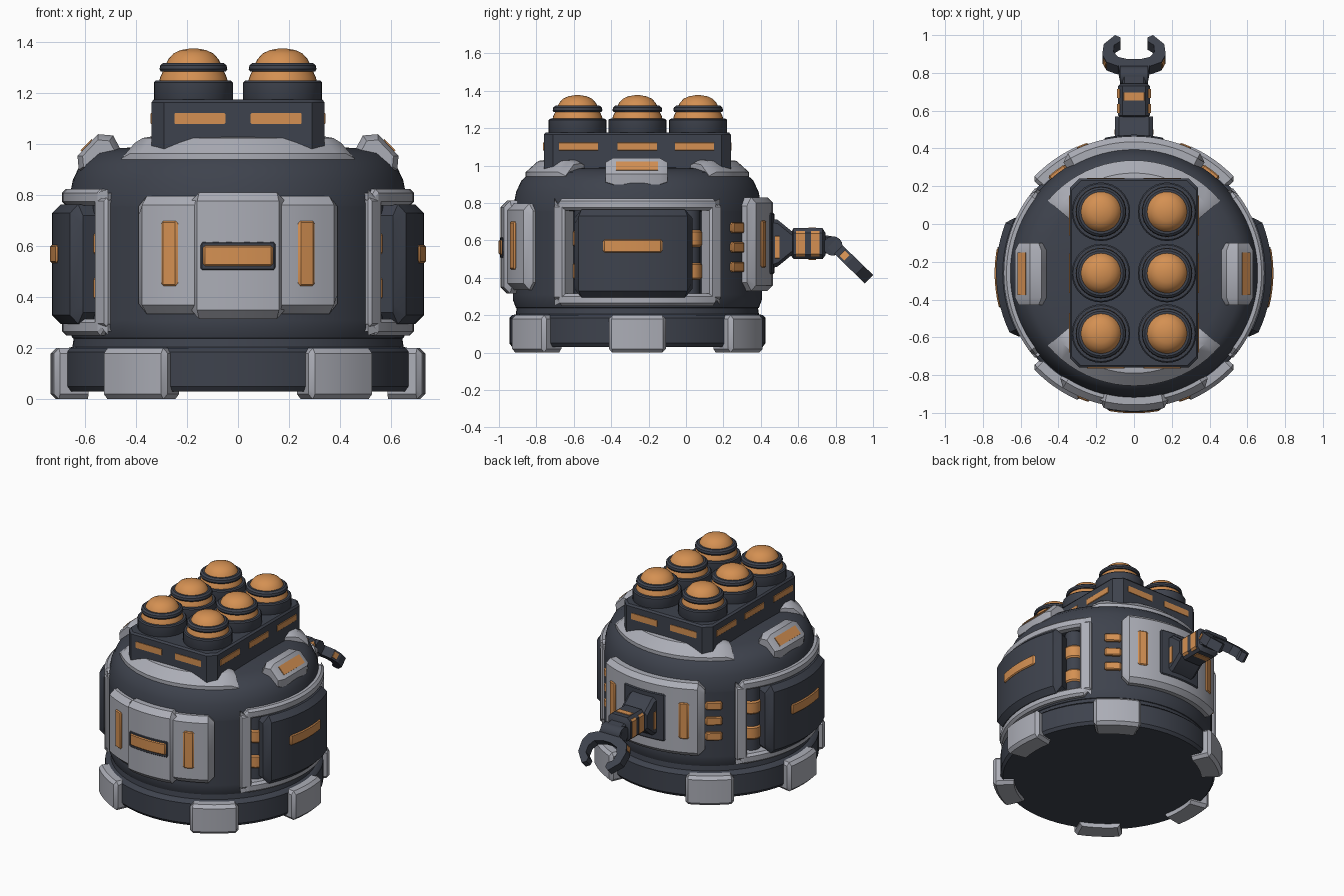
import bpy, bmesh
from math import sin, cos, radians, pi

if "Cube" in bpy.data.objects:
    bpy.data.objects.remove(bpy.data.objects["Cube"])

C = -0.26          # y of the hull axis


def material(name, rgb):
    m = bpy.data.materials.new(name)
    m.diffuse_color = (*rgb, 1)
    m.use_nodes = True
    m.node_tree.nodes["Principled BSDF"].inputs["Base Color"].default_value = m.diffuse_color
    return m


DARK = material("dark slate", (0.048, 0.055, 0.074))
GREY = material("light grey", (0.41, 0.42, 0.47))
ORANGE = material("amber orange", (0.66, 0.28, 0.085))


def loft(name, mat, rings, smooth=35):
    """Bridge equal-length closed rings and cap both ends."""
    bm = bmesh.new()
    vs = [[bm.verts.new(p) for p in ring] for ring in rings]
    n = len(vs[0])
    for a, b in zip(vs, vs[1:]):
        for i in range(n):
            j = (i + 1) % n
            bm.faces.new((a[i], a[j], b[j], b[i]))
    bm.faces.new(vs[0])
    bm.faces.new(vs[-1][::-1])
    bmesh.ops.recalc_face_normals(bm, faces=bm.faces)
    for f in bm.faces:
        f.smooth = True
    me = bpy.data.meshes.new(name)
    bm.to_mesh(me)
    bm.free()
    me.set_sharp_from_angle(angle=radians(smooth))
    me.materials.append(mat)
    ob = bpy.data.objects.new(name, me)
    bpy.context.collection.objects.link(ob)
    return ob


def polar(r, deg, z):
    return (r * cos(radians(deg)), C + r * sin(radians(deg)), z)


def lathe(name, mat, profile, x=0, y=C, n=32):
    """Solid of revolution about a vertical axis."""
    return loft(name, mat, [[(x + r * cos(2 * pi * i / n), y + r * sin(2 * pi * i / n), z)
                             for i in range(n)] for r, z in profile])


def plate(name, mat, mid, half, z0, z1, r0, r1, bev=0.02, ch=0.03):
    """Chamfered plate wrapped round the hull, centred on angle mid."""
    cd = min(ch / r1 * 180 / pi, half * 0.45)
    n = max(2, int(half / 2))
    inner = [mid - half + cd + (2 * half - 2 * cd) * i / n for i in range(n + 1)]
    rings = []
    for a, c, rr in [(mid - half, ch, r1 - bev)] + [(a, 0, r1) for a in inner] + [(mid + half, ch, r1 - bev)]:
        lo, hi = z0 + c, z1 - c
        rings.append([polar(r0, a, lo), polar(rr - bev * (c == 0), a, lo), polar(rr, a, lo + bev),
                      polar(rr, a, hi - bev), polar(rr - bev * (c == 0), a, hi), polar(r0, a, hi)])
    return loft(name, mat, rings, 25)


def slot(name, mid, half, z0, z1, r0, r1, mat=ORANGE):
    return plate(name, mat, mid, half, z0, z1, r0, r1, 0.006, 0.01)


def block(name, mat, sections, x=0):
    """Chamfered box lofted along y; section = (y, half width, z0, z1, chamfer)."""
    rings = []
    for y, h, a, b, c in sections:
        rings.append([(x + px, y, pz) for px, pz in
                      [(-h + c, a), (h - c, a), (h, a + c), (h, b - c),
                       (h - c, b), (-h + c, b), (-h, b - c), (-h, a + c)]])
    return loft(name, mat, rings)


# Base ring
lathe("base_ring", DARK, [(.64, .03), (.67, .03), (.685, .05), (.685, .185), (.67, .2),
                          (.65, .205), (.645, .24), (.6, .25)], n=64)

# Hull: lathe whose side bays are pushed inward
profile = [(.6, .22), (.65, .24), (.665, .28), (.665, .31), (.665, .316), (.665, .755), (.665, .761),
           (.66, .8), (.648, .86), (.62, .92), (.57, .965), (.48, .985), (.1, 1.0)]
rings = []
for r, z in profile:
    ring = []
    for i in range(96):
        deg = i * 3.75
        off = min(deg % 180, 180 - deg % 180)
        ring.append(polar(.52 if off < 35 and .313 < z < .758 else r, deg, z))
    rings.append(ring)
loft("hull", DARK, rings)

# Feet
for a in (0, 55, 125, 180, 235, 305):
    plate("foot", GREY, a, 12.3, 0, .2, .6, .735, .02, .02)

# Side bays: frame, columns with glowing bands, and door
for s in (0, 180):
    f = 1 if s == 0 else -1
    plate("bay_frame_top", GREY, s, 41, .76, .825, .6, .69, .015, .05)
    plate("bay_frame_bottom", GREY, s, 41, .25, .315, .6, .69, .015, .05)
    for e in (-1, 1):
        plate("bay_frame_post", GREY, s + e * 38, 3.2, .285, .79, .6, .69, .012, .01)
        cx, cy, _ = polar(.58, s + e * 28.5, 0)
        lathe("bay_column", DARK, [(.06, .3), (.06, .77)], cx, cy, 20)
        for z in (.39, .565):
            lathe("bay_column_band", ORANGE, [(.06, z), (.068, z + .01), (.068, z + .08), (.06, z + .09)], cx, cy, 20)
    m = s - 2 * f
    plate("bay_door", DARK, m, 27, .295, .765, .61, .73, .035, .045)
    slot("bay_door_light", m, 12.5, .535, .605, .70, .738)

# Front armour panel
plate("front_panel", GREY, 270, 35, .335, .797, .6, .715, .035, .04)
plate("front_panel_centre", GREY, 270, 15, .315, .812, .6, .732, .035, .03)
slot("front_light_surround", 270, 11.8, .505, .618, .7, .736, DARK)
slot("front_light", 270, 10.8, .523, .603, .7, .742)
for e in (-1, 1):
    slot("front_side_light", 270 + e * 22, 2.8, .445, .7, .68, .724)

# Back armour panel
plate("back_panel", GREY, 90, 32.5, .33, .83, .6, .725, .03, .045)
slot("back_recess", 90, 12.5, .42, .745, .68, .733, DARK)
for e in (-1, 1):
    slot("back_side_light", 90 + e * 22, 2.6, .455, .705, .68, .733)
    for z in (.43, .535, .64):
        slot("back_vent", 90 + e * 37.2, 4.6, z, z + .055, .62, .684)

# Crescent armour on the hull top
for mid in (90, 270):
    section = [(.42, .96), (.43, 1.02), (.47, 1.032), (.53, 1.025), (.597, .965), (.597, .94), (.55, .92)]
    loft("top_crescent", GREY, [[polar(r, mid - 50 + i * 5, z - (.02 if i in (0, 20) else 0))
                                 for r, z in section] for i in range(21)])

# Shoulder lamps
for sx in (-1, 1):
    pr = [(.45, .96), (.49, 1.035), (.55, 1.04), (.63, .955), (.625, .9), (.57, .88)]
    mx, mz = .55, .95
    loft("shoulder_lamp", GREY, [[(sx * (mx + (x - mx) * k), y, mz + (z - mz) * k) for x, z in pr]
                                 for y, k in ((-.43, .75), (-.39, 1), (-.14, 1), (-.1, .75))])
    loft("shoulder_light", ORANGE, [[(sx * x, y, z) for x, z in
                                     [(.56, .99), (.574, 1.022), (.618, .976), (.60, .96)]]
                                    for y in (-.375, -.15)])

# Launcher box: chamfered in plan
def plan(hx, hy, c, z):
    return [(x, C + y, z) for x, y in [(-hx + c, -hy), (hx - c, -hy), (hx, -hy + c), (hx, hy - c),
                                       (hx - c, hy), (-hx + c, hy), (-hx, hy - c), (-hx, -hy + c)]]


loft("launcher_box", DARK, [plan(.34, .5, .05, .95), plan(.34, .5, .05, 1.165), plan(.33, .49, .05, 1.177)])
for sx in (-1, 1):
    block("launcher_end_light", ORANGE, [(C - .504, .1, 1.08, 1.123, .003), (C + .504, .1, 1.08, 1.123, .003)], sx * .15)
for y in (-.575, C, .045):
    block("launcher_side_light", ORANGE, [(y - .105, .344, 1.08, 1.123, .003), (y + .105, .344, 1.08, 1.123, .003)])

# Six launch tubes with domed heads
for x in (-.175, .175):
    for y in (-.58, C, .065):
        lathe("tube", DARK, [(.15, 1.16), (.155, 1.17), (.155, 1.243), (.148, 1.25), (.12, 1.252)], x, y)
        lathe("tube_head", ORANGE, [(.135, 1.245), (.13, 1.265), (.118, 1.29), (.108, 1.315), (.098, 1.335),
                                    (.078, 1.357), (.05, 1.37), (.015, 1.376)], x, y)
        lathe("tube_collar", DARK, [(.105, 1.284), (.128, 1.286), (.133, 1.295), (.13, 1.31),
                                    (.118, 1.32), (.1, 1.32)], x, y)

# Rear arm: mount, upper arm, elbow
block("arm_mount", DARK, [(.42, .1, .44, .72, .02), (.49, .1, .46, .71, .02), (.57, .1, .525, .645, .02)])
block("arm_mount_light", ORANGE, [(.475, .103, .5, .625, .005), (.5, .103, .5, .625, .005)])
block("upper_arm", DARK, [(.56, .07, .52, .64, .02), (.575, .085, .5, .665, .025),
                          (.73, .085, .5, .665, .025), (.745, .07, .52, .64, .02)])
for y in (.587, .667):
    block("arm_side_band", ORANGE, [(y, .089, .515, .65, .012), (y + .048, .089, .515, .65, .012)])
block("arm_top_light", ORANGE, [(.655, .055, .496, .669, .003), (.695, .055, .496, .669, .003)])
loft("elbow", DARK, [[(x, .785 + .052 * cos(i * pi / 8), .57 + .052 * sin(i * pi / 8)) for i in range(16)]
                     for x in (-.075, .075)])
block("elbow_link", DARK, [(.73, .06, .53, .63, .01), (.79, .06, .53, .62, .01)])


# Claw, drawn in plan and tilted downward
def tilted(name, mat, pts, t):
    loft(name, mat, [[(x, y + k * .7, .575 - (y - .79) * .97 + k * .7) for x, y in pts] for k in (-t, t)], 20)


tilted("claw_palm", DARK, [(-.075, .78), (.075, .78), (.085, .83), (.06, .85), (-.06, .85), (-.085, .83)], .032)
for sx in (-1, 1):
    tilted("claw_finger", DARK, [(sx * x, y) for x, y in
           [(.03, .82), (.09, .815), (.145, .835), (.168, .875), (.16, .93), (.1, .978),
            (.072, .965), (.072, .945), (.105, .925), (.108, .89), (.085, .862), (.03, .85)]], .032)
    tilted("claw_light", ORANGE, [(sx * x, y) for x, y in [(.1, .845), (.15, .835), (.163, .86), (.13, .87)]], .02)
